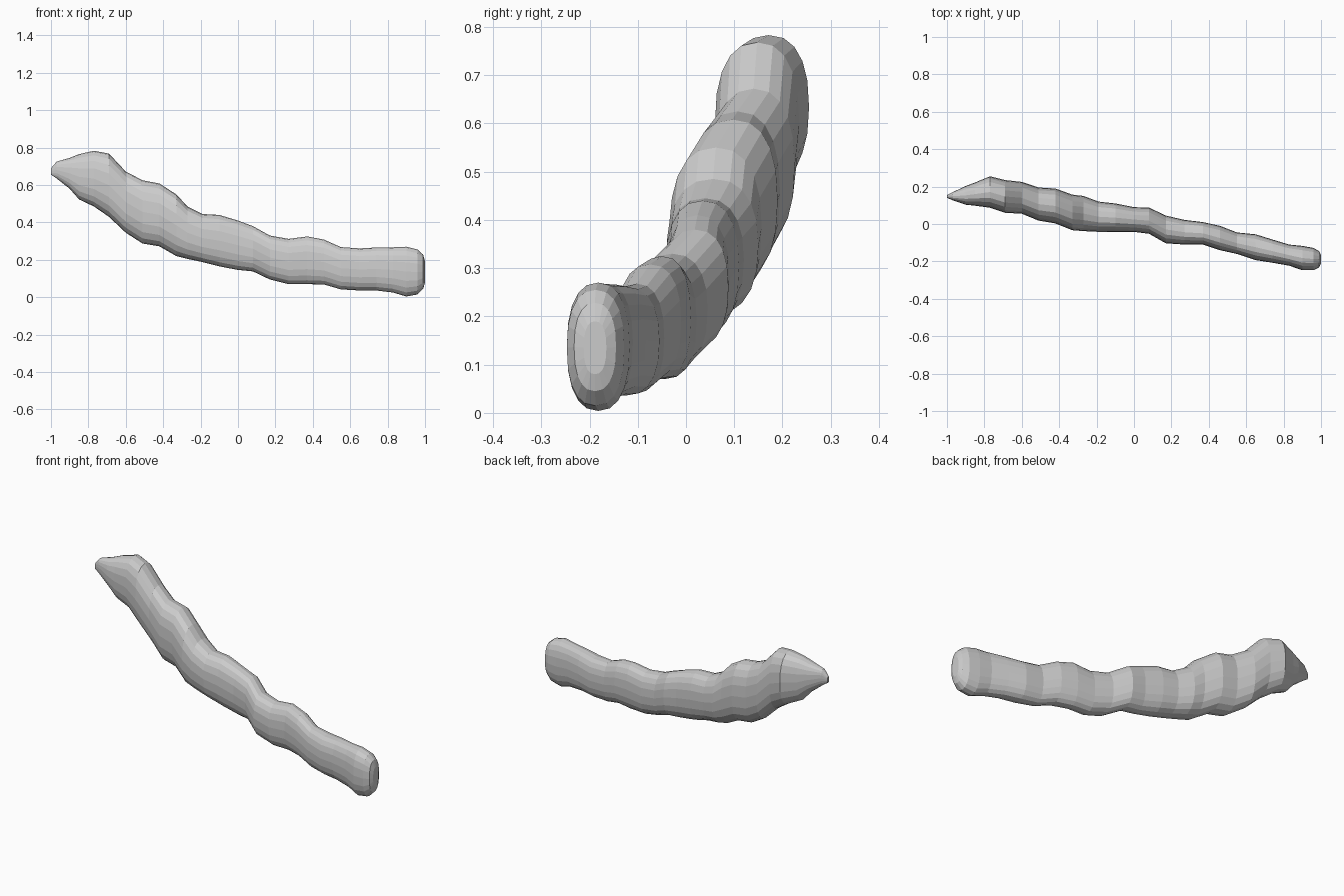
import bpy, bmesh, math

# Cross-sections along the stick: x, y front, y back, z bottom, z top
SECTIONS = [
    (-1.00, 0.140, 0.155, 0.655, 0.690), (-0.97, 0.127, 0.170, 0.635, 0.725),
    (-0.90, 0.103, 0.203, 0.580, 0.745), (-0.85, 0.098, 0.222, 0.523, 0.765),
    (-0.77, 0.087, 0.255, 0.485, 0.783), (-0.69, 0.060, 0.235, 0.430, 0.768),
    (-0.60, 0.055, 0.225, 0.345, 0.672), (-0.51, 0.018, 0.195, 0.287, 0.625),
    (-0.42, 0.003, 0.190, 0.272, 0.608), (-0.33, -0.033, 0.157, 0.220, 0.550),
    (-0.27, -0.038, 0.150, 0.205, 0.485), (-0.19, -0.042, 0.120, 0.188, 0.445),
    (-0.10, -0.042, 0.110, 0.165, 0.440), (0.00, -0.042, 0.090, 0.146, 0.410),
    (0.08, -0.052, 0.088, 0.138, 0.380), (0.17, -0.103, 0.045, 0.095, 0.330),
    (0.27, -0.110, 0.022, 0.070, 0.312), (0.37, -0.110, 0.010, 0.070, 0.325),
    (0.46, -0.140, -0.010, 0.068, 0.308), (0.55, -0.160, -0.045, 0.042, 0.268),
    (0.65, -0.193, -0.055, 0.036, 0.261), (0.74, -0.207, -0.083, 0.036, 0.266),
    (0.83, -0.223, -0.110, 0.025, 0.267), (0.90, -0.247, -0.117, 0.004, 0.270),
    (0.96, -0.247, -0.128, 0.015, 0.255), (0.99, -0.232, -0.145, 0.045, 0.228),
    (1.00, -0.212, -0.165, 0.080, 0.190),
]
SIDES = 20


def rounded(v, power=0.84):
    return math.copysign(abs(v) ** power, v)


def ring(bm, section):
    x, y0, y1, z0, z1 = section
    verts = []
    for i in range(SIDES):
        a = 2 * math.pi * i / SIDES
        y = (y0 + y1) / 2 + (y1 - y0) / 2 * rounded(math.cos(a))
        z = (z0 + z1) / 2 + (z1 - z0) / 2 * rounded(math.sin(a))
        verts.append(bm.verts.new((x, y, z)))
    return verts


# Lofted, gnarled stick with capped ends
bm = bmesh.new()
rings = [ring(bm, s) for s in SECTIONS]
for a, b in zip(rings, rings[1:]):
    for i in range(SIDES):
        j = (i + 1) % SIDES
        bm.faces.new((a[i], a[j], b[j], b[i]))
bm.faces.new(rings[0])
bm.faces.new(rings[-1])
bmesh.ops.recalc_face_normals(bm, faces=bm.faces[:])

mesh = bpy.data.meshes.new("curved_stick")
bm.to_mesh(mesh)
bm.free()
stick = bpy.data.objects.new("curved_stick", mesh)
bpy.context.collection.objects.link(stick)
